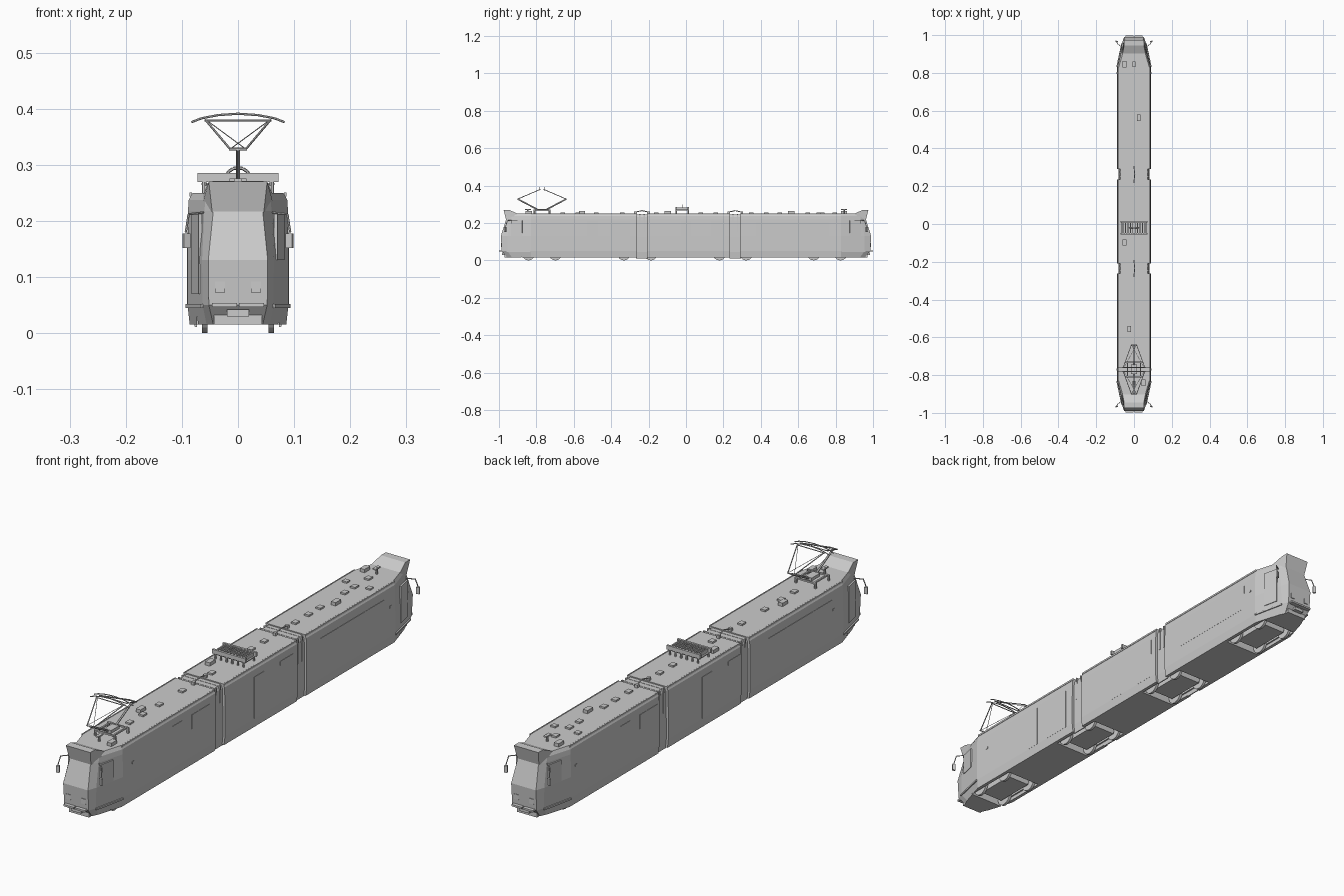
import bpy, bmesh, math
from mathutils import Vector, Matrix

if "Cube" in bpy.data.objects:
    bpy.data.objects.remove(bpy.data.objects["Cube"])

grey = bpy.data.materials.new("plain_grey")
grey.use_nodes = True
grey.diffuse_color = (0.6, 0.6, 0.6, 1)
grey.node_tree.nodes["Principled BSDF"].inputs["Base Color"].default_value = (0.6, 0.6, 0.6, 1)


def finish(name, bm):
    bmesh.ops.recalc_face_normals(bm, faces=bm.faces[:])
    mesh = bpy.data.meshes.new(name)
    bm.to_mesh(mesh)
    bm.free()
    mesh.materials.append(grey)
    ob = bpy.data.objects.new(name, mesh)
    bpy.context.collection.objects.link(ob)
    return ob


def loft(name, rings):
    """Skin a stack of closed outlines and cap both ends."""
    bm = bmesh.new()
    loops = [[bm.verts.new(p) for p in ring] for ring in rings]
    n = len(loops[0])
    for a, b in zip(loops, loops[1:]):
        for i in range(n):
            bm.faces.new((a[i], a[(i + 1) % n], b[(i + 1) % n], b[i]))
    bm.faces.new(loops[0])
    bm.faces.new(loops[-1])
    return finish(name, bm)


def box(name, centre, size, turn=0.0):
    bm = bmesh.new()
    m = Matrix.Translation(centre) @ Matrix.Rotation(turn, 4, 'Z') @ Matrix.Diagonal((*size, 1))
    bmesh.ops.create_cube(bm, size=1, matrix=m)
    return finish(name, bm)


def rod(name, a, b, radius, sides=6):
    a, b = Vector(a), Vector(b)
    d = b - a
    bm = bmesh.new()
    m = Matrix.Translation((a + b) / 2) @ d.to_track_quat('Z', 'Y').to_matrix().to_4x4()
    bmesh.ops.create_cone(bm, cap_ends=True, segments=sides, radius1=radius,
                          radius2=radius, depth=d.length, matrix=m)
    return finish(name, bm)


def path(name, points, radius):
    for a, b in zip(points, points[1:]):
        rod(name, a, b, radius)


# Body shells: levels hold z, half width, nose (x, y) and cheek (x, y)
LEVELS = [(0.015, 0.086, 0.044, 0.955, 0.056, 0.93), (0.05, 0.09, 0.052, 0.985, 0.063, 0.955),
          (0.13, 0.09, 0.053, 0.99, 0.064, 0.955), (0.218, 0.089, 0.044, 0.962, 0.06, 0.935),
          (0.237, 0.088, 0.044, 0.957, 0.058, 0.93), (0.25, 0.081, 0.04, 0.95, 0.053, 0.925)]
JOINTS = (-0.235, 0.263)
GAP = 0.027
BOGIES = (-0.77, -0.26, 0.25, 0.755)


def cab_ring(level, s, inner):
    z, w, nx, ny, mx, my = level
    half = [(w, inner), (w, s * 0.83), (mx, s * my), (nx, s * ny)]
    return [(x, y, z) for x, y in half] + [(-x, y, z) for x, y in reversed(half)]


def plain_rings(y0, y1, inset=0.0, drop=0.0):
    return [[(sx * (v[1] - inset), y, v[0] - drop) for sx, y in
             ((1, y0), (1, y1), (-1, y1), (-1, y0))] for v in LEVELS]


shells = [loft("front_car", [cab_ring(v, -1, JOINTS[0] - GAP) for v in LEVELS]),
          loft("middle_car", plain_rings(JOINTS[0] + GAP, JOINTS[1] - GAP)),
          loft("rear_car", [cab_ring(v, 1, JOINTS[1] + GAP) for v in LEVELS])]
for j in JOINTS:
    shells.append(loft("joint_bellows", plain_rings(j - GAP - 0.004, j + GAP + 0.004, 0.009, 0.004)))

# Wheel wells cut out of the floor
for by in BOGIES:
    cutter = box("well_cutter", (0, by, 0.02), (0.146, 0.22, 0.08))
    cutter.hide_render = True
    for shell in shells:
        mod = shell.modifiers.new("well", 'BOOLEAN')
        mod.operation, mod.solver, mod.object = 'DIFFERENCE', 'EXACT', cutter
        graph = bpy.context.evaluated_depsgraph_get()
        cut = bpy.data.meshes.new_from_object(shell.evaluated_get(graph))
        shell.modifiers.clear()
        shell.data = cut
    bpy.data.objects.remove(cutter)

# Bogies
for by in BOGIES:
    box("bogie_plate", (0, by, 0.033), (0.096, 0.16, 0.03))
    for sx in (-1, 1):
        box("bogie_side_frame", (sx * 0.068, by, 0.034), (0.006, 0.17, 0.014))
        for dy in (-0.072, 0.072):
            rod("wheel", (sx * 0.054, by + dy, 0.034), (sx * 0.064, by + dy, 0.034), 0.034, 24)
    for dy in (-0.072, 0.072):
        rod("axle", (-0.06, by + dy, 0.034), (0.06, by + dy, 0.034), 0.006, 8)

# Cab ends, repeated at both ends by a half turn
for s in (-1, 1):
    # Destination box with a slope down to the roof
    prof = [(0.046, 0.962, 0.216), (0.052, 0.975, 0.27), (0.052, 0.945, 0.27),
            (0.062, 0.895, 0.247), (0.066, 0.895, 0.22)]
    loft("destination_box", [[(k * x, s * y, z) for x, y, z in prof] for k in (-1, 1)])
    for k in (-1, 1):
        box("headlight", (k * 0.032, s * 0.9875, 0.082), (0.018, 0.004, 0.02))
        box("bumper_half", (k * 0.024, s * 0.989, 0.05), (0.044, 0.02, 0.007))
        side_turn = -s * k * math.atan2(-0.027, 0.125)
        box("cheek_bumper", (k * 0.078, s * 0.895, 0.048), (0.004, 0.13, 0.007), side_turn)
        # Cab door on one cheek, window on the other
        low = 0.07 if k == s else 0.13
        box("cab_side_panel", (k * 0.0735, s * 0.905, (low + 0.212) / 2),
            (0.006, 0.06, 0.212 - low), side_turn)
        # Mirror on a bent arm
        path("mirror_arm", [(k * 0.062, s * 0.935, 0.215), (k * 0.088, s * 0.955, 0.212),
                            (k * 0.093, s * 0.965, 0.18)], 0.002)
        box("mirror", (k * 0.092, s * 0.966, 0.165), (0.012, 0.008, 0.026), k * s * 0.4)
    box("lower_apron", (0, s * 0.955, 0.025), (0.086, 0.03, 0.02))
    box("coupler_cover", (0, s * 0.975, 0.036), (0.04, 0.02, 0.012))
    rod("roof_aerial", (-s * 0.0, s * 0.845, 0.25), (0, s * 0.845, 0.276), 0.004, 8)
    box("aerial_cap", (0, s * 0.845, 0.273), (0.014, 0.03, 0.005))

# Roof gutters
for y0, y1 in ((-0.83, JOINTS[0] - GAP), (JOINTS[0] + GAP, JOINTS[1] - GAP), (JOINTS[1] + GAP, 0.83)):
    for k in (-1, 1):
        box("roof_gutter", (k * 0.084, (y0 + y1) / 2, 0.247), (0.004, y1 - y0, 0.007))

# Roof vents and hatches
for y in (-0.66, -0.58, -0.48, -0.34, -0.16, 0.08, 0.16, 0.35, 0.43, 0.5, 0.65, 0.71, 0.795):
    box("roof_vent", (0, y, 0.252), (0.02, 0.024, 0.009))
for x, y in ((-0.05, 0.845), (0.025, 0.562), (-0.05, -0.098), (-0.025, -0.556), (0.05, -0.84)):
    box("roof_hatch", (x, y, 0.256), (0.02, 0.034, 0.014))
for k in (-1, 1):
    box("side_vent", (k * 0.05, 0.73, 0.252), (0.02, 0.02, 0.008))

# Joint roof cables
for j in JOINTS:
    for k in (-1, 1):
        box("joint_terminal", (0, j + k * 0.036, 0.255), (0.012, 0.012, 0.014))
        box("joint_rib", (0, j + k * 0.012, 0.2), (0.164, 0.006, 0.094))
    path("joint_cable", [(0, j - 0.036, 0.258), (0.004, j, 0.266), (0, j + 0.036, 0.258)], 0.0025)

# Resistor bank over the middle car
for y in (-0.052, 0.012):
    box("resistor_rail", (0, y, 0.277), (0.144, 0.008, 0.016))
    for x in (-0.06, -0.036, -0.012, 0.012, 0.036, 0.06):
        rod("resistor_post", (x, y, 0.248), (x, y, 0.27), 0.004, 8)
for i in range(10):
    box("resistor_slat", (-0.0585 + i * 0.013, -0.02, 0.277), (0.005, 0.064, 0.014))
box("resistor_tray", (0, -0.02, 0.266), (0.13, 0.06, 0.004))
arch = [(0.023 * math.cos(math.pi * i / 8), -0.02, 0.272 + 0.023 * math.sin(math.pi * i / 8))
        for i in range(9)]
path("resistor_arch", arch, 0.003)

# Pantograph: base frame, diamond arms, cross braces and collector
PY = -0.77
for k in (-1, 1):
    box("pantograph_base_side", (k * 0.035, PY, 0.268), (0.006, 0.09, 0.006))
    box("pantograph_base_end", (0, PY + k * 0.04, 0.268), (0.09, 0.006, 0.006))
    for d in (-1, 1):
        rod("pantograph_insulator", (k * 0.042, PY + d * 0.04, 0.248), (k * 0.042, PY + d * 0.04, 0.268), 0.005, 8)
box("pantograph_spring_box", (0, PY, 0.27), (0.03, 0.05, 0.012))
for d in (-1, 1):
    knee = PY + d * 0.13
    rod("lower_arm", (0, PY + d * 0.02, 0.27), (0, knee, 0.328), 0.004)
    rod("knee_bar", (-0.016, knee, 0.328), (0.016, knee, 0.328), 0.0025)
    for k in (-1, 1):
        rod("upper_arm", (k * 0.014, knee, 0.328), (k * 0.058, PY + d * 0.008, 0.38), 0.002)
        rod("arm_brace", (k * 0.014, knee, 0.328), (-k * 0.054, PY + d * 0.01, 0.378), 0.001)
    rod("top_bar", (-0.06, PY + d * 0.01, 0.379), (0.06, PY + d * 0.01, 0.379), 0.002)
    strip = [(x, PY + d * 0.012, 0.391 - 1.9 * x * x if abs(x) < 0.07 else 0.376)
             for x in (-0.083, -0.065, -0.035, 0, 0.035, 0.065, 0.083)]
    path("collector_strip", strip, 0.002)

# Side doors and windows as thin plates
for k in (-1, 1):
    for y0, y1 in ((-0.53, -0.47), (-0.41, -0.3), (-0.03, 0.03), (0.13, 0.21)):
        box("side_door", (k * 0.0895, k * (y0 + y1) / 2, 0.13), (0.002, y1 - y0, 0.16))
    box("side_window", (k * 0.0895, k * 0.57, 0.155), (0.002, 0.39, 0.1))
    box("rear_lamp", (k * 0.09, 0.8, 0.165), (0.003, 0.01, 0.008))
    box("front_lamp", (k * 0.09, -0.77, 0.165), (0.003, 0.01, 0.008))
